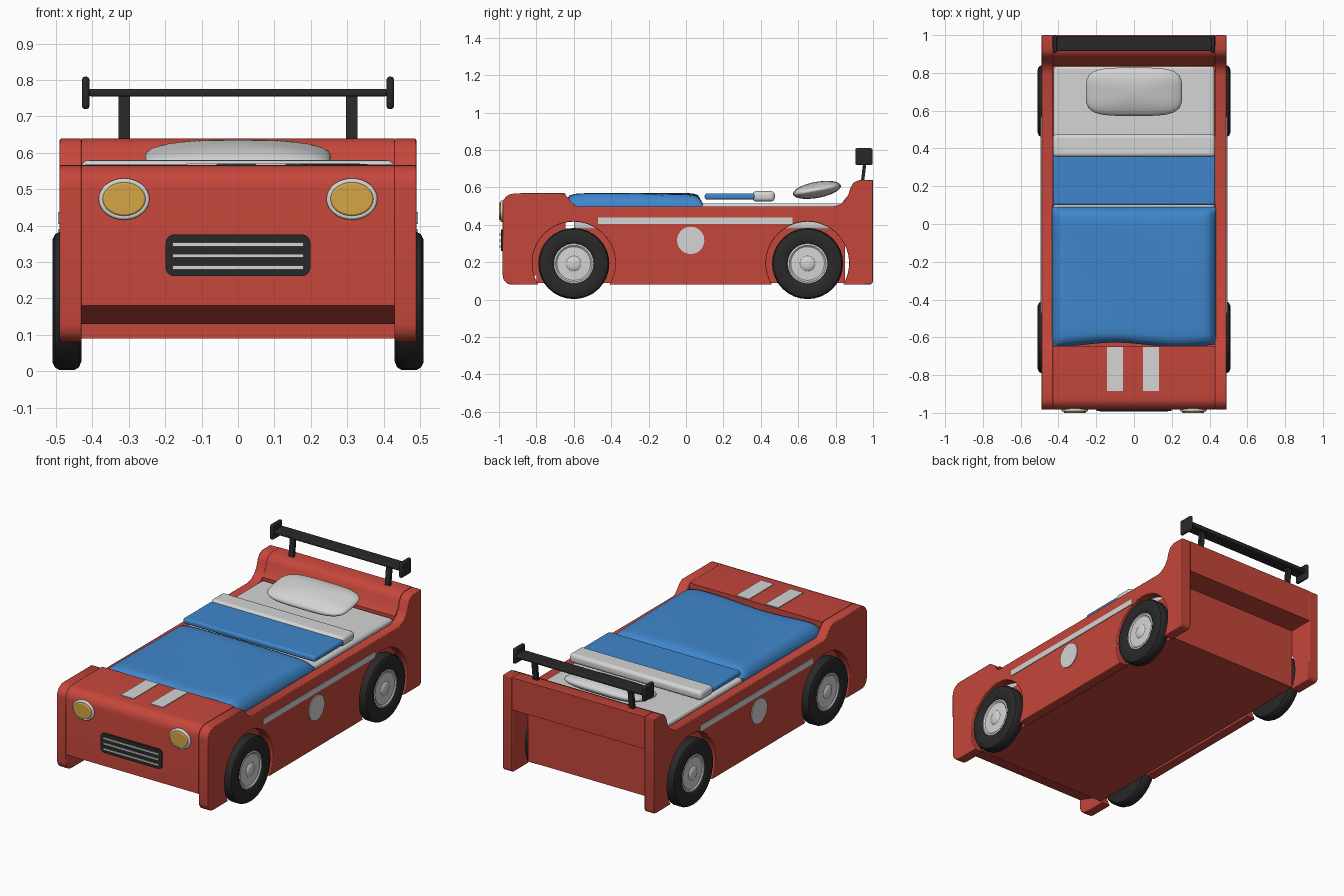
import bpy, bmesh, math
from mathutils import Matrix, Vector

if "Cube" in bpy.data.objects:
    bpy.data.objects.remove(bpy.data.objects["Cube"])


def material(name, rgb):
    m = bpy.data.materials.new(name)
    m.diffuse_color = (*rgb, 1)
    m.use_nodes = True
    m.node_tree.nodes["Principled BSDF"].inputs["Base Color"].default_value = m.diffuse_color
    return m


RED = material("red paint", (0.56, 0.062, 0.044))
BLUE = material("blue blanket", (0.05, 0.24, 0.60))
WHITE = material("off white", (0.66, 0.66, 0.66))
BLACK = material("black rubber", (0.022, 0.022, 0.023))
YELLOW = material("amber lamp", (0.66, 0.38, 0.06))


def finish(name, bm, mat, bevel=0, segments=2, angle=35):
    bmesh.ops.recalc_face_normals(bm, faces=bm.faces)
    me = bpy.data.meshes.new(name)
    bm.to_mesh(me)
    bm.free()
    me.materials.append(mat)
    ob = bpy.data.objects.new(name, me)
    bpy.context.collection.objects.link(ob)
    if bevel:
        b = ob.modifiers.new("bevel", 'BEVEL')
        b.width, b.segments, b.limit_method = bevel, segments, 'ANGLE'
        b.angle_limit = math.radians(35)
    bpy.ops.object.select_all(action='DESELECT')
    ob.select_set(True)
    bpy.context.view_layer.objects.active = ob
    bpy.ops.object.shade_smooth_by_angle(angle=math.radians(angle))
    return ob


def box(name, lo, hi, mat, bevel=0, segments=2):
    bm = bmesh.new()
    bmesh.ops.create_cube(bm, size=1)
    for v in bm.verts:
        v.co = Vector([(a + b) / 2 + c * (b - a) for a, b, c in zip(lo, hi, v.co)])
    return finish(name, bm, mat, bevel, segments)


def extrude_x(name, pts, x0, x1, mat, bevel=0):
    """Extrude a (y, z) outline from x0 to x1."""
    bm = bmesh.new()
    face = bm.faces.new([bm.verts.new((x0, y, z)) for y, z in pts])
    ext = bmesh.ops.extrude_face_region(bm, geom=[face])
    for v in ext["geom"]:
        if isinstance(v, bmesh.types.BMVert):
            v.co.x = x1
    return finish(name, bm, mat, bevel)


def arc(cy, cz, r, a0, a1, n):
    steps = [math.radians(a0 + (a1 - a0) * i / n) for i in range(n + 1)]
    return [(cy + r * math.cos(a), cz + r * math.sin(a)) for a in steps]


def lathe_x(name, profile, x_sign, y, z, mat, n=32):
    """Spin an (x, radius) profile around the wheel axle."""
    bm = bmesh.new()
    vs = [bm.verts.new((x * x_sign, 0, r)) for x, r in profile]
    es = [bm.edges.new(p) for p in zip(vs, vs[1:])]
    bmesh.ops.spin(bm, geom=vs + es, cent=(0, 0, 0), axis=(1, 0, 0),
                   angle=2 * math.pi, steps=n)
    bmesh.ops.remove_doubles(bm, verts=bm.verts, dist=1e-4)
    bmesh.ops.translate(bm, verts=bm.verts, vec=(0, y, z))
    return finish(name, bm, mat)


def disc_y(name, x, z, rx, rz, y0, y1, mat, bevel):
    """Oval plate facing the front."""
    bm = bmesh.new()
    m = Matrix.Translation((x, (y0 + y1) / 2, z)) @ Matrix.Diagonal((rx, y1 - y0, rz, 1)) \
        @ Matrix.Rotation(math.pi / 2, 4, 'X')
    bmesh.ops.create_cone(bm, cap_ends=True, segments=32, radius1=1, radius2=1,
                          depth=1, matrix=m)
    return finish(name, bm, mat, bevel, 3, 60)


def cushion(name, center, size, mat, power=0.45, tilt=0):
    """Superellipsoid pillow."""
    bm = bmesh.new()
    bmesh.ops.create_uvsphere(bm, u_segments=40, v_segments=20, radius=1)
    for v in bm.verts:
        d = math.hypot(v.co.x, v.co.y)
        if d > 1e-5:
            k = d / (abs(v.co.x) ** 4 + abs(v.co.y) ** 4) ** 0.25
            v.co.x, v.co.y = v.co.x * k, v.co.y * k
        v.co = Vector([c * s for c, s in zip(v.co, size)])
    bmesh.ops.transform(bm, verts=bm.verts, matrix=Matrix.Translation(center)
                        @ Matrix.Rotation(tilt, 4, 'X'))
    return finish(name, bm, mat, angle=180)


AXLES = (-0.6, 0.65)
AXLE_Z, ARCH_R = 0.195, 0.222
low = math.degrees(math.asin((0.08 - AXLE_Z) / ARCH_R))

# side panels, with wheel arches cut into the outline
outline = arc(-0.92, 0.505, 0.062, 180, 90, 6) + [(-0.66, 0.567)]
outline += [(-0.64, 0.555), (-0.60, 0.507), (-0.58, 0.498), (0.79, 0.498)]
headboard = [(0.82, 0.508), (0.85, 0.53), (0.868, 0.56), (0.88, 0.60),
             (0.895, 0.625), (0.925, 0.639), (1.0, 0.639)]
outline += headboard + arc(0.98, 0.10, 0.02, 0, -90, 3)
for y in reversed(AXLES):
    outline += arc(y, AXLE_Z, ARCH_R, low, 180 - low, 28)
outline += arc(-0.93, 0.13, 0.05, -90, -180, 5)
for s, side in ((-1, "left"), (1, "right")):
    extrude_x(side + "_side_panel", outline, s * 0.43, s * 0.49, RED, 0.004)

# hood block and headboard between the panels
hood = arc(-0.92, 0.505, 0.062, 180, 90, 6)
hood += [(-0.645, 0.567), (-0.645, 0.13), (-0.83, 0.13), (-0.982, 0.18)]
extrude_x("hood", hood, -0.43, 0.43, RED)
extrude_x("headboard", [(0.84, 0.45), (0.84, 0.525)] + headboard[2:] + [(1.0, 0.45)],
          -0.43, 0.43, RED)

# bed base
box("bed_base", (-0.43, -0.80, 0.09), (0.43, 0.85, 0.38), RED)
box("rear_board", (-0.43, 0.835, 0.37), (0.43, 0.85, 0.5), RED)

# bedding
box("mattress", (-0.425, -0.60, 0.375), (0.425, 0.835, 0.515), WHITE, 0.015, 3)
box("folded_blanket", (-0.43, 0.10, 0.535), (0.43, 0.37, 0.568), BLUE, 0.012, 3)
box("sheet_fold", (-0.43, 0.355, 0.525), (0.43, 0.475, 0.58), WHITE, 0.02, 4)
cushion("pillow", (0, 0.70, 0.587), (0.255, 0.13, 0.043), WHITE, tilt=0.18)

# softly waving blanket with rounded rim
bm = bmesh.new()
N = 28
bmesh.ops.create_grid(bm, x_segments=N, y_segments=N, size=1)
for v in bm.verts:
    u, w = v.co.x, v.co.y
    rim = (1 - abs(u) ** 14) * (1 - abs(w) ** 14)
    z = 0.515 + 0.052 * rim ** 0.5 + 0.004 * math.sin(3 * u + 2 * w) * rim
    y = -0.275 + 0.365 * w
    if w < 0:
        y += 0.012 * math.sin(4 * u + 2.5) * w * w
    v.co = Vector((0.433 * u, y, z))
ext = bmesh.ops.extrude_face_region(bm, geom=bm.faces[:])
for v in ext["geom"]:
    if isinstance(v, bmesh.types.BMVert):
        v.co.z = 0.498
finish("blanket", bm, BLUE, angle=60)

# wheels
tyre = [(0.43, 0.0), (0.43, 0.165), (0.437, 0.182), (0.45, 0.19), (0.49, 0.19),
        (0.503, 0.183), (0.51, 0.168), (0.51, 0.12), (0.503, 0.108), (0.495, 0.106)]
hub = [(0.49, 0.108), (0.502, 0.107), (0.504, 0.098), (0.498, 0.09), (0.500, 0.04),
       (0.505, 0.034), (0.509, 0.018), (0.51, 0.0)]
for y, end in zip(AXLES, ("front", "rear")):
    for s, side in ((-1, "left"), (1, "right")):
        lathe_x(f"{end}_{side}_tyre", tyre, s, y, 0.193, BLACK)
        lathe_x(f"{end}_{side}_hub", hub, s, y, 0.193, WHITE)

# side stripes and round plates
for s, side in ((-1, "left"), (1, "right")):
    xs = sorted((s * 0.486, s * 0.494))
    box(side + "_stripe", (xs[0], -0.47, 0.405), (xs[1], 0.57, 0.438), WHITE)
    lathe_x(side + "_round_plate", [(0.486, 0.073), (0.495, 0.073), (0.495, 0)],
            s, 0.025, 0.317, WHITE)

# hood stripes
for x in (-0.10, 0.09):
    box("hood_stripe", (x - 0.042, -0.885, 0.563), (x + 0.042, -0.652, 0.571), WHITE)

# headlights
for s, side in ((-1, "left"), (1, "right")):
    disc_y(side + "_headlight_rim", s * 0.313, 0.473, 0.07, 0.057, -0.993, -0.97, WHITE, 0.006)
    disc_y(side + "_headlight", s * 0.313, 0.473, 0.059, 0.046, -1.0, -0.97, YELLOW, 0.005)

# grille with three bars
bm = bmesh.new()
loop = []
for cx, cz, a in ((0.175, 0.352, 0), (-0.175, 0.352, 90), (-0.175, 0.285, 180), (0.175, 0.285, 270)):
    loop += arc(cx, cz, 0.024, a, a + 90, 5)
face = bm.faces.new([bm.verts.new((x, -0.99, z)) for x, z in loop])
ext = bmesh.ops.extrude_face_region(bm, geom=[face])
for v in ext["geom"]:
    if isinstance(v, bmesh.types.BMVert):
        v.co.y = -0.975
finish("grille", bm, BLACK)
for z in (0.285, 0.317, 0.348):
    box("grille_bar", (-0.18, -0.996, z - 0.005), (0.18, -0.985, z + 0.005), WHITE)

# rear spoiler
box("spoiler_wing", (-0.41, 0.915, 0.755), (0.41, 0.995, 0.776), BLACK, 0.006)
for s, side in ((-1, "left"), (1, "right")):
    xs = sorted((s * 0.408, s * 0.429))
    box(side + "_spoiler_end", (xs[0], 0.905, 0.72), (xs[1], 0.998, 0.81), BLACK, 0.009)
    xs = sorted((s * 0.297, s * 0.328))
    extrude_x(side + "_spoiler_post", [(0.935, 0.63), (0.952, 0.63), (0.968, 0.757), (0.950, 0.757)],
              xs[0], xs[1], BLACK)
